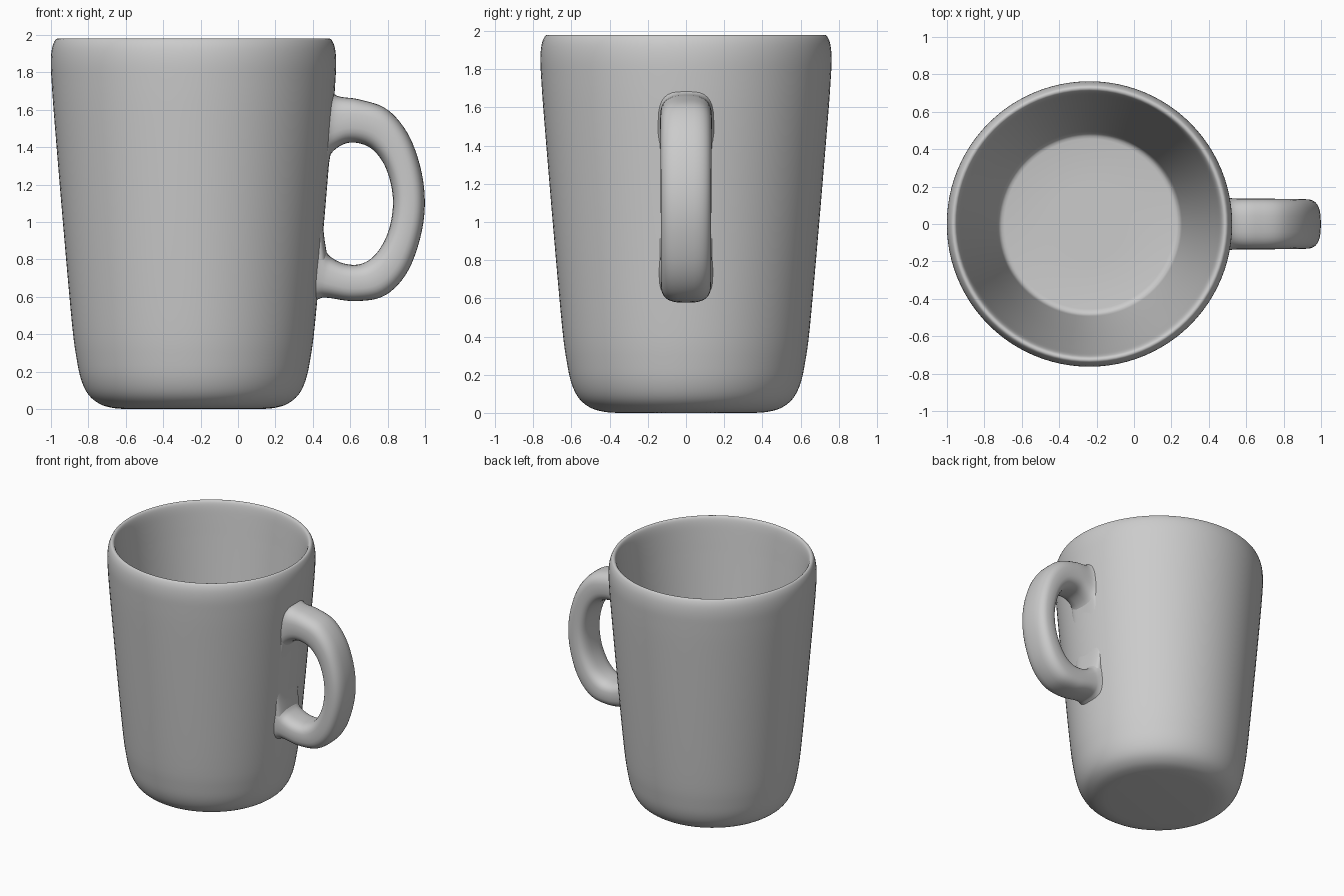
import bpy, math
from mathutils import Vector

if "Cube" in bpy.data.objects:
    bpy.data.objects.remove(bpy.data.objects["Cube"])

AXIS_X = -0.238  # mug body axis


def smooth_path(points, steps):
    """Catmull-Rom interpolation through points of any dimension."""
    p = [Vector(q) for q in points]
    p = [2 * p[0] - p[1]] + p + [2 * p[-1] - p[-2]]
    out = []
    for i in range(1, len(p) - 2):
        a, b, c, d = p[i - 1:i + 3]
        for s in range(steps):
            t = s / steps
            out.append(0.5 * (2 * b + (c - a) * t + (2 * a - 5 * b + 4 * c - d) * t * t
                              + (3 * b - a - 3 * c + d) * t ** 3))
    return out + [p[-2]]


def loft(name, rings):
    """Skin a list of equal rings and cap both ends."""
    n = len(rings[0])
    verts = [v for r in rings for v in r]
    faces = [(i * n + j, i * n + (j + 1) % n, (i + 1) * n + (j + 1) % n, (i + 1) * n + j)
             for i in range(len(rings) - 1) for j in range(n)]
    faces += [tuple(reversed(range(n))), tuple(range(len(verts) - n, len(verts)))]
    mesh = bpy.data.meshes.new(name)
    mesh.from_pydata(verts, [], faces)
    obj = bpy.data.objects.new(name, mesh)
    bpy.context.collection.objects.link(obj)
    bpy.ops.object.select_all(action='DESELECT')
    obj.select_set(True)
    bpy.context.view_layer.objects.active = obj
    bpy.ops.object.mode_set(mode='EDIT')
    bpy.ops.mesh.select_all(action='SELECT')
    bpy.ops.mesh.normals_make_consistent(inside=False)
    bpy.ops.object.mode_set(mode='OBJECT')
    bpy.ops.object.shade_smooth_by_angle(angle=math.radians(40))
    return obj


# Cup: outer wall and rounded rim, then a conical inside, as (radius, height)
outer = [(0.36, 0), (0.43, 0.006), (0.50, 0.027), (0.56, 0.075), (0.60, 0.155),
         (0.625, 0.27), (0.649, 0.45), (0.694, 0.95), (0.744, 1.55), (0.759, 1.76),
         (0.763, 1.86), (0.756, 1.93), (0.740, 1.972), (0.724, 1.98), (0.710, 1.967),
         (0.699, 1.925), (0.688, 1.84), (0.672, 1.70)]
floor = [(0.58, 0.95), (0.495, 0.26), (0.490, 0.23), (0.482, 0.212), (0.47, 0.203),
         (0.455, 0.20), (0.2, 0.20)]
profile = smooth_path(outer, 4) + [Vector(q) for q in floor]
SEG = 96
angles = [2 * math.pi * j / SEG for j in range(SEG)]
loft("cup", [[(AXIS_X + r * math.cos(a), r * math.sin(a), z) for a in angles]
             for r, z in profile])


def rounded(v):
    return math.copysign(abs(v) ** 0.7, v)


def bar(name, stations, steps):
    """Rounded bar from outer edge x, z, inner edge x, z and half width."""
    rings = []
    for ox, oz, ix, iz, w in smooth_path(stations, steps):
        mid = Vector(((ox + ix) / 2, 0, (oz + iz) / 2))
        half = Vector(((ox - ix) / 2, 0, (oz - iz) / 2))
        rings.append([mid + half * rounded(math.cos(a)) + Vector((0, w * rounded(math.sin(a)), 0))
                      for a in (2 * math.pi * j / 32 for j in range(32))])
    return loft(name, rings)


# Handle loop, flaring softly where it meets the wall
bar("handle", [
    (0.475, 1.73, 0.46, 1.29, 0.155), (0.53, 1.675, 0.51, 1.38, 0.138),
    (0.65, 1.655, 0.60, 1.425, 0.136), (0.80, 1.60, 0.71, 1.395, 0.135),
    (0.92, 1.45, 0.79, 1.29, 0.134), (0.99, 1.22, 0.828, 1.13, 0.133),
    (0.99, 0.99, 0.81, 0.97, 0.132), (0.915, 0.75, 0.75, 0.845, 0.132),
    (0.79, 0.61, 0.67, 0.78, 0.131), (0.63, 0.577, 0.58, 0.775, 0.131),
    (0.48, 0.595, 0.50, 0.81, 0.132), (0.435, 0.59, 0.46, 0.86, 0.136),
    (0.39, 0.56, 0.42, 0.93, 0.145)], 6)

# Slim raised pad on the wall between the two handle roots
bar("handle_pad", [(0.51, 1.45, 0.44, 1.45, 0.14), (0.482, 1.28, 0.42, 1.28, 0.14),
                   (0.460, 1.08, 0.40, 1.08, 0.14), (0.458, 0.95, 0.39, 0.95, 0.14),
                   (0.48, 0.80, 0.38, 0.80, 0.135)], 6)
